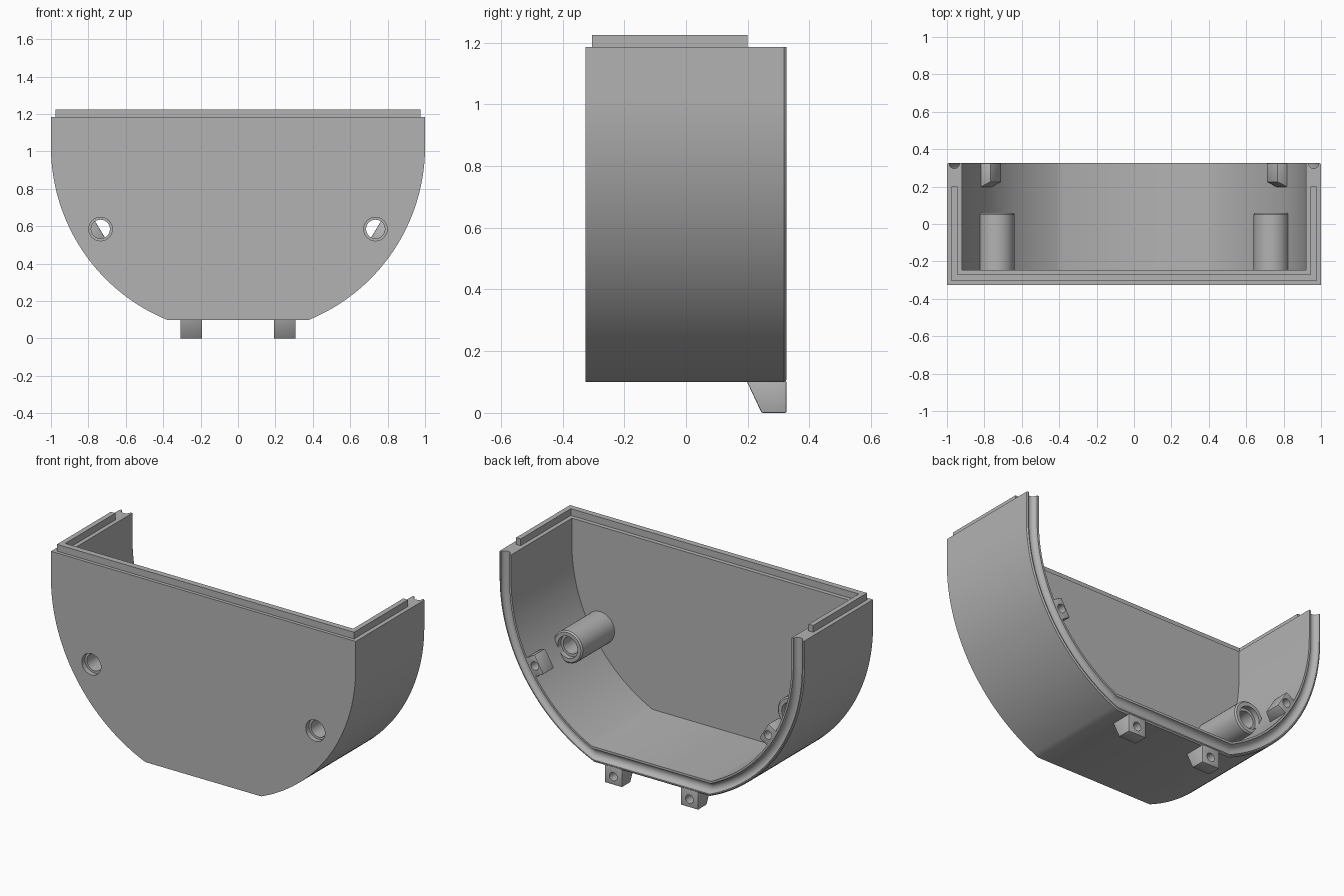
import bpy, bmesh, math
from mathutils import Matrix, Vector

if "Cube" in bpy.data.objects:
    bpy.data.objects.remove(bpy.data.objects["Cube"], do_unlink=True)

grey = bpy.data.materials.new("grey plastic")
grey.use_nodes = True
grey.diffuse_color = (0.45, 0.45, 0.45, 1)
grey.node_tree.nodes["Principled BSDF"].inputs["Base Color"].default_value = grey.diffuse_color

TOP, BOTTOM, CENTRE = 1.185, 0.1, 1.025   # heights of the rim, flat base and arc centre
FRONT, BACK = -0.325, 0.325
AXIS_Y = Matrix.Rotation(math.radians(90), 4, 'X')


def finish(name, bm, smooth=True):
    bmesh.ops.recalc_face_normals(bm, faces=bm.faces[:])
    mesh = bpy.data.meshes.new(name)
    bm.to_mesh(mesh)
    bm.free()
    mesh.materials.append(grey)
    obj = bpy.data.objects.new(name, mesh)
    bpy.context.collection.objects.link(obj)
    if smooth:
        activate(obj)
        bpy.ops.object.shade_smooth_by_angle(angle=math.radians(30))
    return obj


def activate(obj):
    bpy.ops.object.select_all(action='DESELECT')
    obj.select_set(True)
    bpy.context.view_layer.objects.active = obj


def drill(obj, matrix, radius, depth):
    """Cut a round hole centred on matrix, running along its local y."""
    bm = bmesh.new()
    bmesh.ops.create_cone(bm, cap_ends=True, segments=32, radius1=radius,
                          radius2=radius, depth=depth, matrix=matrix @ AXIS_Y)
    cutter = finish("hole_cutter", bm, smooth=False)
    cutter.hide_render = True
    mod = obj.modifiers.new("hole", 'BOOLEAN')
    mod.operation, mod.solver, mod.object = 'DIFFERENCE', 'EXACT', cutter
    activate(obj)
    bpy.ops.object.modifier_apply(modifier=mod.name)
    bpy.data.objects.remove(cutter, do_unlink=True)
    bpy.ops.object.shade_smooth_by_angle(angle=math.radians(30))


def outline(inset, steps=40):
    """Open D-shaped path, from the right rim down and round to the left rim."""
    r = 1 - inset
    end = math.acos((CENTRE - BOTTOM - 1.15 * inset) / r)
    half = [(r, TOP)]
    for i in range(steps + 1):
        a = math.pi / 2 + (end - math.pi / 2) * i / steps
        half.append((r * math.sin(a), CENTRE - r * math.cos(a)))
    return half + [(-x, z) for x, z in reversed(half)]


# Shell: wall section (inset, y) with a round groove along the back edge
section = [(0, FRONT), (0, BACK - 0.007), (0.006, BACK)]
for i in range(11):
    a = math.pi * i / 10
    section.append((0.04 - 0.028 * math.cos(a), BACK - 0.028 * math.sin(a)))
section += [(0.08, BACK), (0.08, -0.245)]

bm = bmesh.new()
loops = [[bm.verts.new((x, y, z)) for x, z in outline(d)] for d, y in section]
for a, b in zip(loops, loops[1:]):
    for i in range(len(a) - 1):
        bm.faces.new((a[i], a[i + 1], b[i + 1], b[i]))
bm.faces.new(loops[0])
bm.faces.new(loops[-1])
bm.faces.new([l[0] for l in loops] + [l[-1] for l in reversed(loops)])
shell = finish("shell", bm)

# Raised lip on the rim
bm = bmesh.new()
right = [(0.975, -0.305), (0.975, 0.2), (0.945, 0.2), (0.945, -0.27)]
pts = right + [(-x, y) for x, y in reversed(right)]
face = bm.faces.new([bm.verts.new((x, y, TOP - 0.005)) for x, y in pts])
top = bmesh.ops.extrude_face_region(bm, geom=[face])["geom"]
bmesh.ops.translate(bm, vec=(0, 0, 0.045),
                    verts=[v for v in top if isinstance(v, bmesh.types.BMVert)])
finish("rim_lip", bm, smooth=False)


def screw_boss(name, x, z, steps=40):
    """Hollow post with a counterbored end, lathed round y."""
    profile = [(0.095, -0.295), (0.095, 0.052), (0.087, 0.06), (0.065, 0.06),
               (0.065, 0.03), (0.05, 0.03), (0.05, -0.295)]
    bm = bmesh.new()
    rings = []
    for r, y in profile:
        angles = [2 * math.pi * i / steps for i in range(steps)]
        rings.append([bm.verts.new((x + r * math.cos(a), y, z + r * math.sin(a)))
                      for a in angles])
    for a, b in zip(rings, rings[1:] + rings[:1]):
        for i in range(steps):
            j = (i + 1) % steps
            bm.faces.new((a[i], a[j], b[j], b[i]))
    finish(name, bm)


def lug(name, root, out, height, hole_at):
    """Block with a sloped front and a blind hole, standing from root along out."""
    out = Vector(out).normalized()
    back = Vector((0, 1, 0))
    side = back.cross(out)
    place = Matrix.Translation(root) @ Matrix((side, back, out)).transposed().to_4x4()
    slope_y = 0.195 + 0.5 * height
    prof = [(BACK, -0.006), (BACK, height), (slope_y, height), (0.195, -0.006)]
    bm = bmesh.new()
    ends = [[bm.verts.new((u, y, v)) for y, v in prof] for u in (-0.0575, 0.0575)]
    bm.faces.new(ends[0])
    bm.faces.new(ends[1])
    for i in range(4):
        j = (i + 1) % 4
        bm.faces.new((ends[0][i], ends[0][j], ends[1][j], ends[1][i]))
    bmesh.ops.recalc_face_normals(bm, faces=bm.faces[:])
    bmesh.ops.bevel(bm, geom=bm.edges[:], offset=0.004, segments=2,
                    affect='EDGES', profile=0.5)
    bmesh.ops.transform(bm, matrix=place, verts=bm.verts[:])
    obj = finish(name, bm)
    drill(obj, place @ Matrix.Translation((0, BACK, hole_at)), 0.025, 0.13)


# Mirrored fittings: front screw holes, bosses, inner lugs and bottom lugs
boss_x, boss_z = 0.735, 0.585
for s, label in ((1, "left"), (-1, "right")):
    drill(shell, Matrix.Translation((s * boss_x, FRONT, boss_z)), 0.063, 0.2)
    screw_boss(label + "_screw_boss", s * boss_x, boss_z)
    outward = Vector((s * boss_x, 0, boss_z - CENTRE)).normalized()
    lug(label + "_inner_lug", Vector((0, 0, CENTRE)) + outward * 0.92,
        -outward, 0.06, 0.028)
    lug(label + "_bottom_lug", Vector((s * 0.25, 0, BOTTOM)), (0, 0, -1), 0.1, 0.052)
